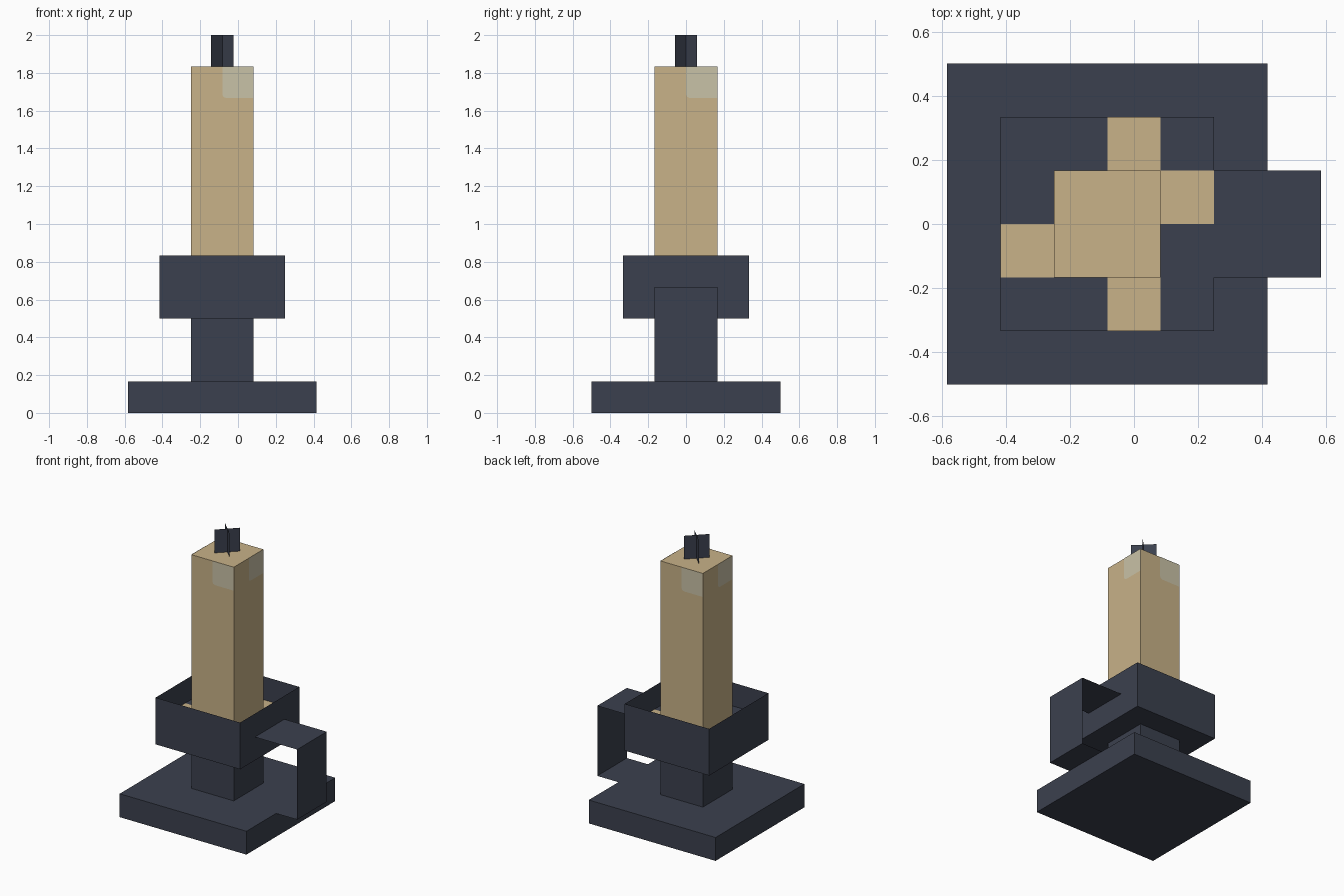
import bpy
import bmesh
import math
from mathutils import Matrix

if "Cube" in bpy.data.objects:
    bpy.data.objects.remove(bpy.data.objects["Cube"])

U = 1 / 6          # modelling module
CX = -U / 2        # axis of the candle


def material(name, rgb):
    m = bpy.data.materials.new(name)
    m.diffuse_color = (*rgb, 1)
    m.use_nodes = True
    m.node_tree.nodes["Principled BSDF"].inputs["Base Color"].default_value = m.diffuse_color
    return m


IRON = material("dark_iron", (0.0437, 0.0513, 0.0762))
WAX = material("tan_wax", (0.578, 0.445, 0.246))
PALE = material("pale_wax", (0.584, 0.540, 0.385))


def finish(name, bm, *mats):
    me = bpy.data.meshes.new(name)
    bm.to_mesh(me)
    bm.free()
    for m in mats:
        me.materials.append(m)
    ob = bpy.data.objects.new(name, me)
    bpy.context.collection.objects.link(ob)
    return ob


def box(name, half, z0, z1, mat, open_top=False):
    """Square box around the candle axis."""
    bm = bmesh.new()
    bmesh.ops.create_cube(bm, size=1, matrix=Matrix.Translation((CX, 0, (z0 + z1) / 2))
                          @ Matrix.Diagonal((2 * half, 2 * half, z1 - z0, 1)))
    if open_top:
        bm.faces.ensure_lookup_table()
        top = [f for f in bm.faces if f.normal.z > 0.9]
        bmesh.ops.delete(bm, geom=top, context='FACES_ONLY')
    return finish(name, bm, mat)


def face(bm, pts):
    return bm.faces.new([bm.verts.new(p) for p in pts])


# Stacked body
box("base", 3 * U, 0, U, IRON)
box("stem", U, U, 3 * U, IRON)
box("cup", 2 * U, 3 * U, 5 * U, IRON, open_top=True)
box("candle", U, 4 * U, 11 * U, WAX)

# Cup floor with spilled wax in four of its squares
bm = bmesh.new()
bmesh.ops.create_grid(bm, x_segments=4, y_segments=4, size=2 * U,
                      matrix=Matrix.Translation((CX, 0, 4 * U)))
spills = {(2, 0), (2, 3), (0, 1), (3, 2)}
for f in bm.faces:
    c = f.calc_center_median()
    cell = (math.floor((c.x - CX) / U + 2), math.floor(c.y / U + 2))
    f.material_index = 1 if cell in spills else 0
finish("cup_floor", bm, IRON, WAX)

# Sheet handle: bent strip swept across y
bm = bmesh.new()
path = [(1.5 * U, 4 * U), (3.5 * U, 4 * U), (3.5 * U, U), (2.5 * U, U)]
rows = [[bm.verts.new((x, y, z)) for y in (-U, U)] for x, z in path]
for a, b in zip(rows, rows[1:]):
    bm.faces.new((a[0], b[0], b[1], a[1]))
finish("handle", bm, IRON)

# Wick: two crossed upright sheets
bm = bmesh.new()
r = U * math.sqrt(0.5) / 2
for s in (-1, 1):
    face(bm, [(CX - r, -s * r, 11 * U), (CX + r, s * r, 11 * U),
              (CX + r, s * r, 12 * U), (CX - r, -s * r, 12 * U)])
finish("wick", bm, IRON)

# Pale drips: right half of each candle side at the top, lower left corner rounded
bm = bmesh.new()
c = 0.02
outline = [(0, 11 * U), (0, 10 * U + c), (c * 0.3, 10 * U + c * 0.3),
           (c, 10 * U), (U, 10 * U), (U, 11 * U)]
for k in range(4):
    turn = Matrix.Translation((CX, 0, 0)) @ Matrix.Rotation(k * math.pi / 2, 4, 'Z')
    face(bm, [turn @ Matrix.Translation((0, -U - 0.002, 0)) @ Matrix.Translation((x, 0, z)).to_translation()
              for x, z in outline])
finish("wax_drips", bm, PALE)
